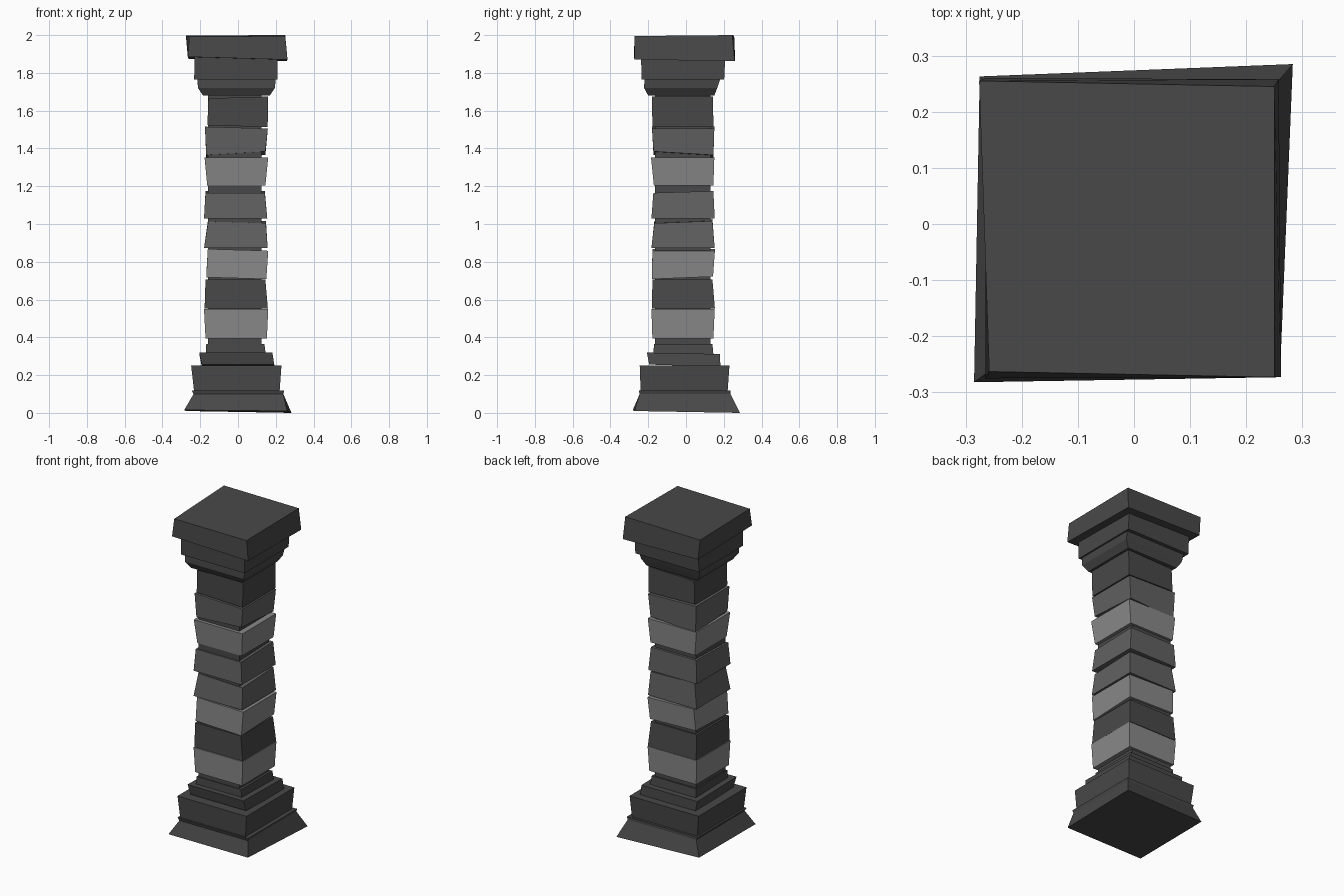
import bpy, bmesh


def material(name, v):
    m = bpy.data.materials.new(name)
    m.diffuse_color = (v, v, v, 1)
    return m


DARK = material("dark_stone", 0.065)
MID = material("mid_stone", 0.12)
LIGHT = material("light_stone", 0.25)


def rect(z, x0, x1, y0, y1, tx=0.0, ty=0.0):
    """Rectangular ring; tx / ty tilt it along x and y."""
    pts = [(x0, y0), (x1, y0), (x1, y1), (x0, y1)]
    return [(x, y, z + tx * x + ty * y) for x, y in pts]


def loft(name, mat, rings):
    """Flat-faced solid through four-sided rings from bottom to top."""
    bm = bmesh.new()
    loops = [[bm.verts.new(p) for p in r] for r in rings]
    bm.faces.new(loops[0][::-1])
    bm.faces.new(loops[-1])
    for a, b in zip(loops, loops[1:]):
        for i in range(4):
            j = (i + 1) % 4
            bm.faces.new((a[i], a[j], b[j], b[i]))
    bmesh.ops.recalc_face_normals(bm, faces=bm.faces)
    me = bpy.data.meshes.new(name)
    bm.to_mesh(me)
    bm.free()
    me.materials.append(mat)
    ob = bpy.data.objects.new(name, me)
    bpy.context.collection.objects.link(ob)
    return ob


# base: flared foot, plinth, step and collar
loft("base_foot", DARK, [
    [(-0.285, -0.282, 0.015), (0.26, -0.273, 0.01), (0.283, 0.285, 0.0), (-0.275, 0.263, 0.01)],
    rect(0.10, -0.235, 0.24, -0.245, 0.235),
    rect(0.118, -0.245, 0.245, -0.25, 0.235)])
loft("base_plinth", DARK, [rect(0.11, -0.232, 0.22, -0.24, 0.22),
                           rect(0.25, -0.248, 0.23, -0.245, 0.23)])
loft("base_step", DARK, [rect(0.25, -0.192, 0.192, -0.195, 0.182, 0, -0.03),
                         rect(0.315, -0.205, 0.182, -0.207, 0.18, 0, -0.02)])
loft("base_collar", DARK, [rect(0.31, -0.17, 0.147, -0.172, 0.145),
                           rect(0.365, -0.168, 0.14, -0.17, 0.14)])
loft("shaft_core", DARK, [rect(0.34, -0.16, 0.125, -0.165, 0.13),
                          rect(1.70, -0.158, 0.125, -0.165, 0.13)])

# shaft: uneven stacked blocks (bottom ring, top ring, shade)
blocks = [
    (LIGHT, rect(0.395, -0.172, 0.153, -0.178, 0.145), rect(0.55, -0.18, 0.16, -0.183, 0.152)),
    (DARK, rect(0.552, -0.177, 0.158, -0.18, 0.153), rect(0.705, -0.172, 0.145, -0.178, 0.14)),
    (LIGHT, rect(0.72, -0.168, 0.15, -0.18, 0.143, -0.03, 0.04), rect(0.863, -0.16, 0.16, -0.178, 0.153, -0.03)),
    (MID, rect(0.872, -0.18, 0.157, -0.183, 0.152), rect(1.015, -0.158, 0.148, -0.168, 0.14, -0.03, 0.04)),
    (MID, rect(1.03, -0.18, 0.155, -0.183, 0.152), rect(1.17, -0.172, 0.142, -0.173, 0.145, 0, 0.03)),
    (LIGHT, rect(1.203, -0.163, 0.145, -0.17, 0.145), rect(1.352, -0.177, 0.16, -0.185, 0.15)),
    (MID, rect(1.365, -0.168, 0.145, -0.172, 0.145, 0.06, -0.06), rect(1.51, -0.175, 0.158, -0.18, 0.15, -0.03)),
    (DARK, rect(1.518, -0.162, 0.157, -0.178, 0.145, -0.03), rect(1.67, -0.157, 0.16, -0.18, 0.143, 0.03)),
]
for n, (mat, low, high) in enumerate(blocks, 1):
    loft(f"shaft_block_{n}", mat, [low, high])

# capital: chamfered collar, block and crooked top slab
loft("capital_collar", DARK, [rect(1.68, -0.185, 0.168, -0.20, 0.15),
                              rect(1.72, -0.212, 0.195, -0.222, 0.165),
                              rect(1.765, -0.215, 0.20, -0.22, 0.18)])
loft("capital_block", DARK, [rect(1.765, -0.232, 0.21, -0.235, 0.202),
                             rect(1.885, -0.23, 0.21, -0.238, 0.208)])
loft("capital_slab", DARK, [
    [(-0.265, -0.275, 1.885), (0.262, -0.273, 1.87), (0.258, 0.258, 1.863), (-0.265, 0.26, 1.875)],
    [(-0.258, -0.263, 1.992), (0.25, -0.273, 1.995), (0.25, 0.245, 2.0), (-0.276, 0.255, 1.998)]])
